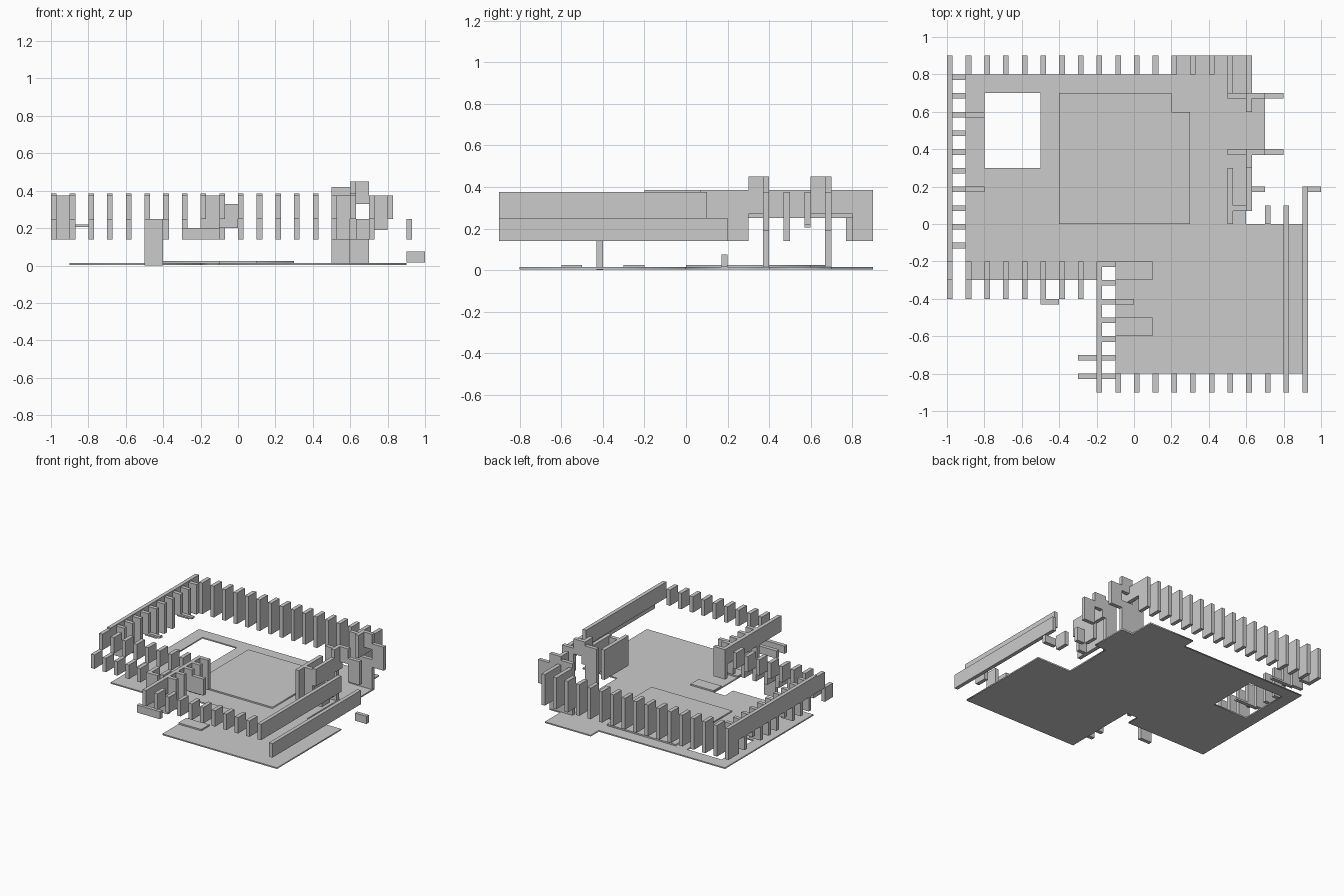
import bpy

if "Cube" in bpy.data.objects:
    bpy.data.objects.remove(bpy.data.objects["Cube"])

T = 0.03  # wall board thickness


def boxes(name, spans):
    """One mesh made of axis-aligned boxes (x0, x1, y0, y1, z0, z1)."""
    verts, faces = [], []
    quads = [(0, 1, 3, 2), (4, 6, 7, 5), (0, 4, 5, 1),
             (2, 3, 7, 6), (0, 2, 6, 4), (1, 5, 7, 3)]
    for x0, x1, y0, y1, z0, z1 in spans:
        b = len(verts)
        verts += [(x, y, z) for x in (x0, x1) for y in (y0, y1) for z in (z0, z1)]
        faces += [tuple(b + i for i in q) for q in quads]
    me = bpy.data.meshes.new(name)
    me.from_pydata(verts, [], faces)
    ob = bpy.data.objects.new(name, me)
    bpy.context.collection.objects.link(ob)
    return ob


def slab(name, loops, z0, z1):
    """Flat slab from outline loops; an inner loop becomes a hole."""
    cu = bpy.data.curves.new(name, 'CURVE')
    cu.dimensions = '2D'
    cu.fill_mode = 'BOTH'
    cu.extrude = (z1 - z0) / 2
    for pts in loops:
        sp = cu.splines.new('POLY')
        sp.points.add(len(pts) - 1)
        for p, (x, y) in zip(sp.points, pts):
            p.co = (x, y, 0, 1)
        sp.use_cyclic_u = True
    ob = bpy.data.objects.new(name, cu)
    ob.location.z = (z0 + z1) / 2
    bpy.context.collection.objects.link(ob)
    bpy.ops.object.select_all(action='DESELECT')
    ob.select_set(True)
    bpy.context.view_layer.objects.active = ob
    bpy.ops.object.convert(target='MESH')


# Floor with a square opening
slab("floor", [
    [(-.9, -.3), (-.2, -.3), (-.2, -.2), (-.1, -.2), (-.1, -.8), (.9, -.8),
     (.9, 0), (.6, 0), (.6, .4), (.7, .4), (.7, .7), (.6, .7), (.6, .9),
     (.2, .9), (.2, .8), (-.9, .8)],
    [(-.8, .3), (-.8, .7), (-.5, .7), (-.5, .3)]], .004, .014)

# Raised mats
slab("main_mat", [[(-.4, 0), (.3, 0), (.3, .6), (.2, .6), (.2, .7), (-.4, .7)]], .014, .025)
boxes("small_mats", [(-.1, .1, y, y + .1, .014, .025) for y in (-.3, -.6)])

# Back wall slats
boxes("back_slats", [(-1 + .1 * k, -1 + .1 * k + T, .8, .9, .14, .385) for k in range(17)])

# Left wall: top beam, hanging slats, two thin shelves
boxes("left_beam", [(-1, -1 + T, -.2, .9, .25, .385)])
left = []
for k in range(-1, 9):
    shelf = k in (2, 6)
    left.append((-1, -.9, .1 * k - T, .1 * k, .205 if shelf else .14, .375))
boxes("left_slats", left)
boxes("left_shelves", [(-.9, -.8, y - T, y, .205, .22) for y in (.2, .6)])

# Front-left wall: stepped slats, lower row outside, upper row inside
step = []
for k in range(8):
    x = -1 + .1 * k
    step += [(x, x + T, -.4, -.3, .14, .25), (x, x + T, -.3, -.2, .25, .375)]
boxes("front_left_slats", step)
boxes("front_post", [(-.5, -.4, -.43, -.4, 0, .25)])

# Inner wall of the front wing
boxes("wing_beam", [(-.2, -.2 + T, -.9, -.2, .25, .375)])
wing = [(-.2, -.1, -.2 - .1 * k - T, -.2 - .1 * k, .2 if k in (2, 5, 6) else .14, .375)
        for k in range(5)]
wing += [(-.3, -.1, y - T, y, .14, .2) for y in (-.7, -.8)]
wing += [(-.1, 0, -.43, -.4, .2, .33)]
boxes("wing_slats", wing)

# Front wall slats and the two long right beams
boxes("front_slats", [(-.1 + .1 * k, -.1 + .1 * k + T, -.9, -.8, .25, .375) for k in range(9)])
boxes("right_upper_beam", [(.8, .8 + T, -.9, .1, .25, .375)])
boxes("right_lower_beam", [(.9, .9 + T, -.9, .2, .14, .25)])
boxes("corner_block", [(.9, 1, .17, .2, .015, .075)])

# Two gate panels facing front and back
for name, y in (("front_gate", .4), ("back_gate", .7)):
    parts = [(.5, .6, y - T, y, .014, .42), (.6, .7, y - T, y, .33, .45),
             (.7, .8, y - T, y, .19, .375)]
    if y > .5:
        parts.append((.6, .7, y - T, y, .014, .25))
    boxes(name, parts)

# Side boards beside the gates
boxes("back_side_boards", [
    (.6, .6 + T, .6, .7, .27, .45), (.6, .6 + T, .7, .8, .27, .385),
    (.6, .6 + T, .8, .9, .14, .385), (.5, .5 + T, .67, .9, .25, .385)])
boxes("front_side_boards", [
    (.6, .6 + T, .3, .4, .27, .45), (.6, .6 + T, .07, .3, .25, .385),
    (.6, .6 + T, .2, .3, .14, .25), (.5, .5 + T, 0, .3, .14, .375),
    (.5, .6, .07, .1, .14, .375), (.63, .7, .17, .2, .14, .25),
    (.7, .7 + T, 0, .1, .14, .25)])
